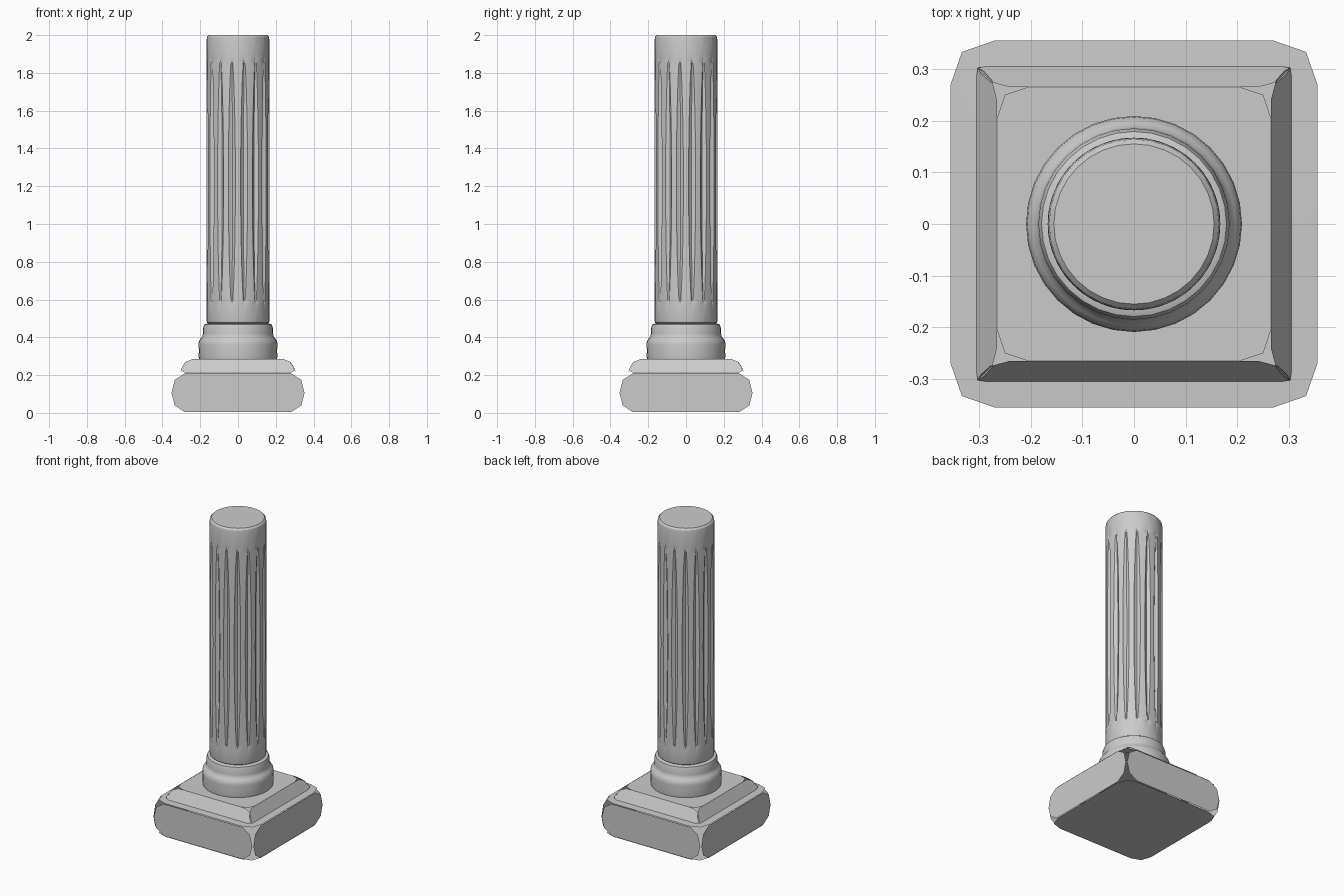
import bpy, math
from mathutils import Matrix, Vector

if "Cube" in bpy.data.objects:
    bpy.data.objects.remove(bpy.data.objects["Cube"])


def make(name, verts, faces, angle=None):
    me = bpy.data.meshes.new(name)
    me.from_pydata(verts, [], faces)
    me.update()
    if angle:
        me.shade_smooth()
        me.set_sharp_from_angle(angle=math.radians(angle))
    ob = bpy.data.objects.new(name, me)
    bpy.context.collection.objects.link(ob)
    return ob


def skin(name, rows, caps=(True, True), angle=35):
    """Bridge equal-length closed rings, optionally capping the ends."""
    n = len(rows[0])
    verts = [v for row in rows for v in row]
    faces = [(i * n + j, i * n + (j + 1) % n, (i + 1) * n + (j + 1) % n, (i + 1) * n + j)
             for i in range(len(rows) - 1) for j in range(n)]
    if caps[0]:
        faces.append(tuple(reversed(range(n))))
    if caps[1]:
        faces.append(tuple(range(len(verts) - n, len(verts))))
    return make(name, verts, faces, angle)


def four_turns(points):
    """Repeat points at each quarter turn about z."""
    return [tuple(Matrix.Rotation(k * math.pi / 2, 3, 'Z') @ Vector(p))
            for k in range(4) for p in points]


def ring(r, z, n=32):
    return [(r * math.cos(math.tau * i / n), r * math.sin(math.tau * i / n), z) for i in range(n)]


def soft_square(h, c, m, z):
    """Square outline with each corner cut by two facets."""
    return four_turns([(h, h - c, z), (m, m, z), (h - c, h, z)])


def side_panels(name, outline):
    """One separate panel per side; outline is the right half of the front one, bottom to top."""
    pts = outline + [(-x, y, z) for x, y, z in reversed(outline)]
    n = len(pts)
    return make(name, four_turns(pts), [tuple(range(k * n, k * n + n)) for k in range(4)])


# Plinth: separate rounded panels with open corners
side_panels("plinth_sides", [(0.28, -0.357, 0.004), (0.335, -0.357, 0.04), (0.352, -0.357, 0.105),
                             (0.335, -0.357, 0.175), (0.28, -0.357, 0.21)])
make("plinth_bottom", soft_square(0.355, 0.085, 0.333, 0.0), [tuple(reversed(range(12)))])
skin("plinth_top", [soft_square(0.355, 0.085, 0.333, 0.213), soft_square(0.3, 0.02, 0.295, 0.215)],
     (False, False))

# Upper step: sloping panels and a flat top
side_panels("step_sides", [(0.285, -0.305, 0.215), (0.303, -0.302, 0.225), (0.295, -0.29, 0.245),
                           (0.278, -0.275, 0.27), (0.24, -0.265, 0.285)])
make("step_top", soft_square(0.265, 0.06, 0.25, 0.285), [tuple(range(12))])

# Turned moulding under the shaft
profile = [(0.205, 0.28), (0.209, 0.30), (0.207, 0.33), (0.209, 0.36), (0.207, 0.38), (0.197, 0.395),
           (0.188, 0.405), (0.186, 0.42), (0.185, 0.45), (0.179, 0.468), (0.165, 0.473)]
skin("column_moulding", [ring(r, z) for r, z in profile])

# Shaft with sixteen pointed flutes
R, FLUTES, LOW, HIGH = 0.167, 16, 0.57, 1.88


def shaft_row(r, z):
    t = (z - LOW) / (HIGH - LOW)
    w = math.sin(math.pi * t) ** 0.6 if 0 < t < 1 else 0.0
    half = math.radians(0.6 + 6.0 * w)
    row = []
    for k in range(FLUTES):
        c = math.tau * (k + 0.5) / FLUTES
        for s in (-1, -0.5, 0, 0.5, 1):
            a, rr = c + s * half, r - 0.016 * w * (1 - s * s)
            row.append((rr * math.cos(a), rr * math.sin(a), z))
        a = c + math.pi / FLUTES
        row.append((r * math.cos(a), r * math.sin(a), z))
    return row


rows = [shaft_row(r, z) for r, z in ((0.155, 0.472), (0.164, 0.478), (R, 0.49))]
rows += [shaft_row(R, LOW + (HIGH - LOW) * (1 - math.cos(math.pi * i / 20)) / 2) for i in range(21)]
rows += [shaft_row(r, z) for r, z in ((R, 1.97), (0.164, 1.99), (0.155, 2.0))]
skin("fluted_shaft", rows, angle=30)
